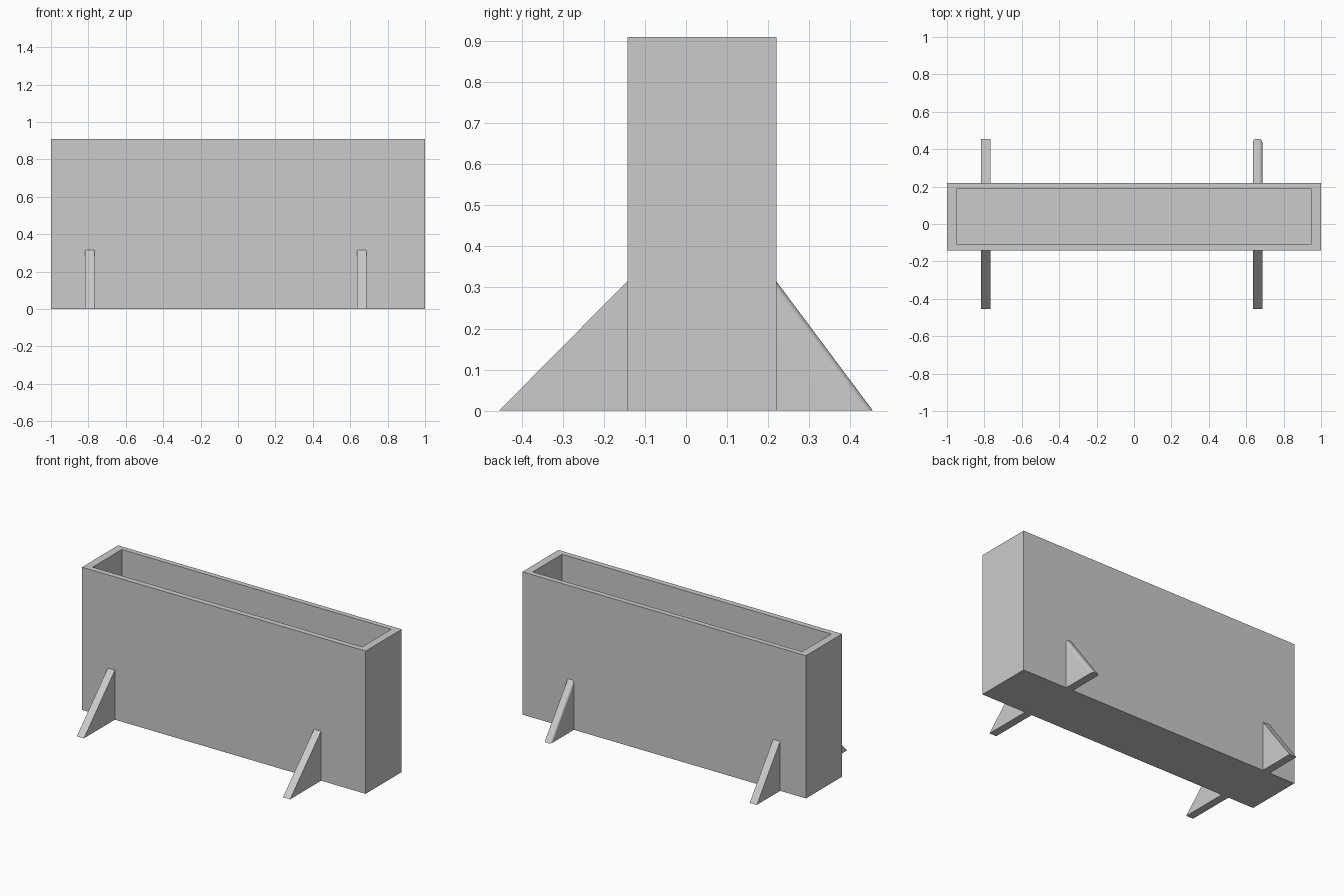
import bpy, bmesh, math

cube = bpy.data.objects.get("Cube")
if cube:
    bpy.data.objects.remove(cube, do_unlink=True)

grey = bpy.data.materials.new("light grey")
grey.use_nodes = True
grey.diffuse_color = (0.6, 0.6, 0.6, 1)
grey.node_tree.nodes["Principled BSDF"].inputs["Base Color"].default_value = (0.6, 0.6, 0.6, 1)


def make_object(name, bm):
    bmesh.ops.recalc_face_normals(bm, faces=bm.faces)
    mesh = bpy.data.meshes.new(name)
    bm.to_mesh(mesh)
    bm.free()
    mesh.materials.append(grey)
    obj = bpy.data.objects.new(name, mesh)
    bpy.context.collection.objects.link(obj)
    return obj


def trough(name, outer, inner, height, floor):
    """Open box: outer and inner are (x0, x1, y0, y1)."""
    bm = bmesh.new()

    def ring(bounds, z):
        x0, x1, y0, y1 = bounds
        return [bm.verts.new((x, y, z)) for x, y in ((x0, y0), (x1, y0), (x1, y1), (x0, y1))]

    rings = [ring(outer, 0), ring(outer, height), ring(inner, height), ring(inner, floor)]
    bm.faces.new(rings[0])
    bm.faces.new(rings[-1])
    for a, b in zip(rings, rings[1:]):
        for i in range(4):
            j = (i + 1) % 4
            bm.faces.new((a[i], a[j], b[j], b[i]))
    return make_object(name, bm)


def brace(name, x, wall_y, reach, height, width=0.05, radius=0.0, steps=6):
    """Triangular fin; reach is signed, radius rounds the two sloping edges."""
    half = width / 2
    # cross-section of the sloping edge: x offset and inset below the slope
    if radius:
        arc = [math.pi / 2 * i / steps for i in range(steps + 1)]
        left = [(-half + radius * (1 - math.sin(t)), radius * (1 - math.cos(t))) for t in reversed(arc)]
        section = left + [(-px, d) for px, d in reversed(left)]
    else:
        section = [(-half, 0), (half, 0)]
    slope_distance = abs(reach) * height / math.hypot(reach, height)

    bm = bmesh.new()
    top, toe = [], []
    for px, inset in section:
        k = 1 - inset / slope_distance
        top.append(bm.verts.new((x + px, wall_y, height * k)))
        toe.append(bm.verts.new((x + px, wall_y + reach * k, 0)))
    heel = [bm.verts.new((x + s * half, wall_y, 0)) for s in (-1, 1)]
    for i in range(len(section) - 1):
        bm.faces.new((top[i], top[i + 1], toe[i + 1], toe[i]))
    bm.faces.new((heel[0], top[0], toe[0]))
    bm.faces.new((heel[1], top[-1], toe[-1]))
    bm.faces.new(top + heel[::-1])
    bm.faces.new(toe + heel[::-1])
    bmesh.ops.remove_doubles(bm, verts=bm.verts, dist=0.00001)
    obj = make_object(name, bm)
    if radius:
        bpy.ops.object.select_all(action="DESELECT")
        obj.select_set(True)
        bpy.context.view_layer.objects.active = obj
        bpy.ops.object.shade_smooth_by_angle(angle=math.radians(35))
    return obj


# Planter box
FRONT, BACK = -0.143, 0.22
trough("planter_box", (-1, 1, FRONT, BACK), (-0.95, 0.95, -0.107, 0.187), 0.91, 0.05)

# Support braces, one with rounded edges
for side, x in (("right", -0.793), ("left", 0.661)):
    brace("front_brace_" + side, x, FRONT, -0.312, 0.315)
    brace("back_brace_" + side, x, BACK, 0.235, 0.315, radius=0.016 if side == "left" else 0)
